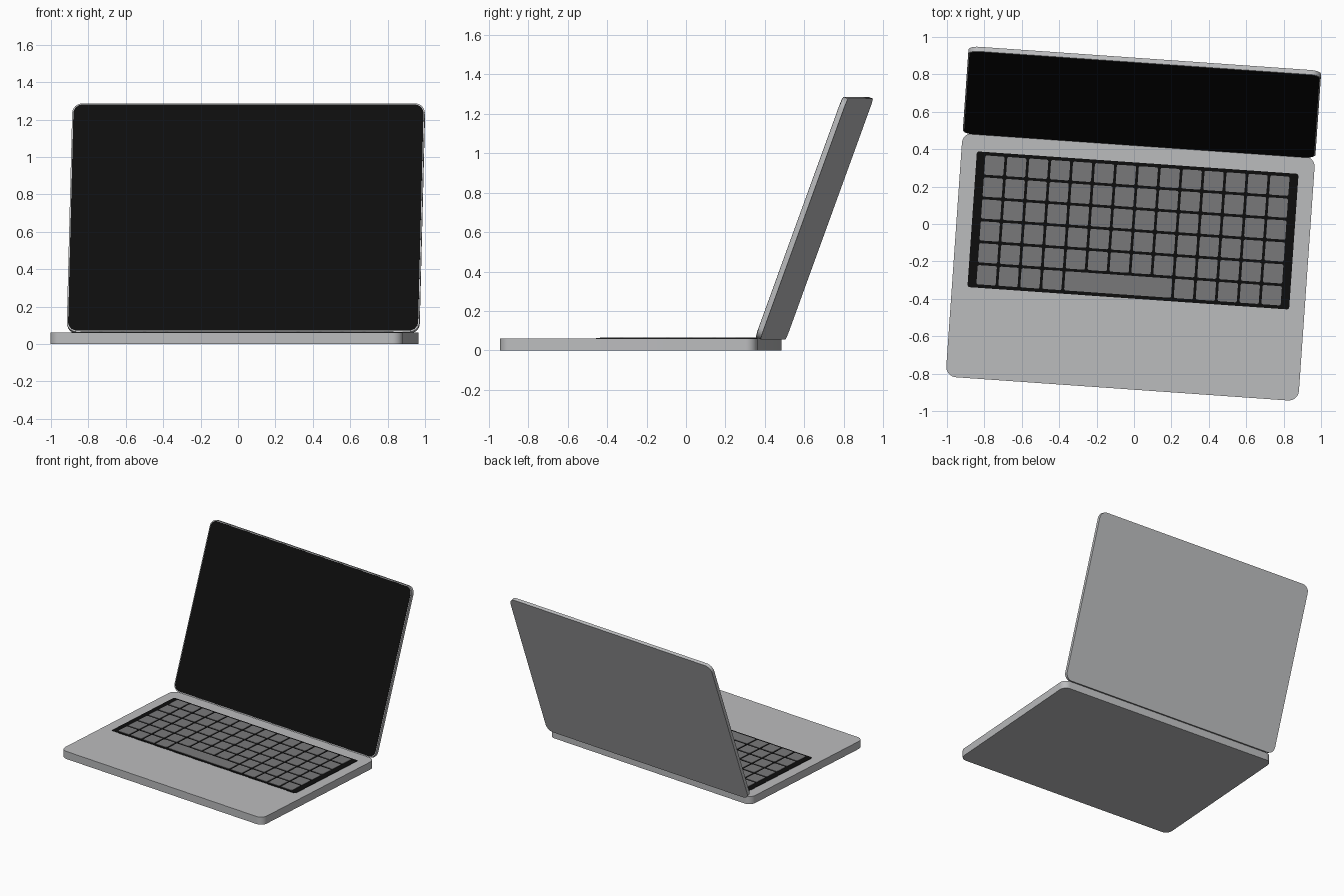
import bpy, bmesh, math
from mathutils import Matrix, Vector

if "Cube" in bpy.data.objects:
    bpy.data.objects.remove(bpy.data.objects["Cube"])


def material(name, rgb):
    m = bpy.data.materials.new(name)
    m.diffuse_color = (*rgb, 1)
    m.use_nodes = True
    m.node_tree.nodes["Principled BSDF"].inputs["Base Color"].default_value = m.diffuse_color
    return m


SILVER = material("silver metal", (0.50, 0.505, 0.515))
BLACK = material("black glass", (0.004, 0.004, 0.004))
GREY = material("key grey", (0.19, 0.19, 0.195))

# Whole laptop is turned slightly about z
PLACE = Matrix.Translation((-0.019, -0.229, 0)) @ Matrix.Rotation(math.radians(-4), 4, 'Z')


def add_slab(bm, cx, cy, w, d, z0, z1, r, steps):
    """Rounded rectangle outline extruded from z0 to z1."""
    pts = []
    for k, (sx, sy) in enumerate([(1, 1), (-1, 1), (-1, -1), (1, -1)]):
        for i in range(steps + 1):
            a = math.pi / 2 * (k + i / steps)
            pts.append((cx + sx * (w / 2 - r) + r * math.cos(a),
                        cy + sy * (d / 2 - r) + r * math.sin(a)))
    low = [bm.verts.new((x, y, z0)) for x, y in pts]
    high = [bm.verts.new((x, y, z1)) for x, y in pts]
    bm.faces.new(high)
    bm.faces.new(low[::-1])
    n = len(pts)
    for i in range(n):
        j = (i + 1) % n
        bm.faces.new((low[i], low[j], high[j], high[i]))


def make(name, slabs, mat, matrix=PLACE):
    bm = bmesh.new()
    for s in slabs:
        add_slab(bm, *s)
    mesh = bpy.data.meshes.new(name)
    bm.to_mesh(mesh)
    bm.free()
    mesh.materials.append(mat)
    ob = bpy.data.objects.new(name, mesh)
    ob.matrix_world = matrix
    bpy.context.collection.objects.link(ob)
    bpy.ops.object.select_all(action='DESELECT')
    ob.select_set(True)
    bpy.context.view_layer.objects.active = ob
    bpy.ops.object.shade_smooth_by_angle(angle=math.radians(35))
    return ob


W, D, TOP = 1.89, 1.308, 0.061

# Base and keyboard well
make("base", [(0, 0, W, D, 0, TOP, 0.055, 8)], SILVER)
make("keyboard_bed", [(0, 0.195, 1.724, 0.727, TOP - 0.004, TOP + 0.002, 0.012, 3)], BLACK)

# Keys: six rows of fourteen, with a five-unit space bar in the front row
PITCH, KEY = 0.1175, 0.103
keys = []
for row in range(6):
    y = 0.195 + (row - 2.5) * PITCH
    units = [1] * 4 + [5] + [1] * 5 if row == 0 else [1] * 14
    x = -7 * PITCH
    for u in units:
        keys.append((x + u * PITCH / 2, y, (u - 1) * PITCH + KEY, KEY,
                     TOP, TOP + 0.005, 0.008, 2))
        x += u * PITCH
make("keys", keys, GREY)

# Lid: local y runs up the screen, local +z faces the user
LID_L, THICK = 1.30, 0.026
lid = PLACE @ Matrix.Translation((0, 0.648, 0.065)) @ Matrix.Rotation(math.radians(70), 4, 'X')
make("lid", [(0, LID_L / 2, W, LID_L, -THICK, 0, 0.055, 8)], SILVER, lid)
make("screen", [(0, LID_L / 2, W - 0.014, LID_L - 0.014, -0.003, 0.002, 0.05, 8)], BLACK, lid)
